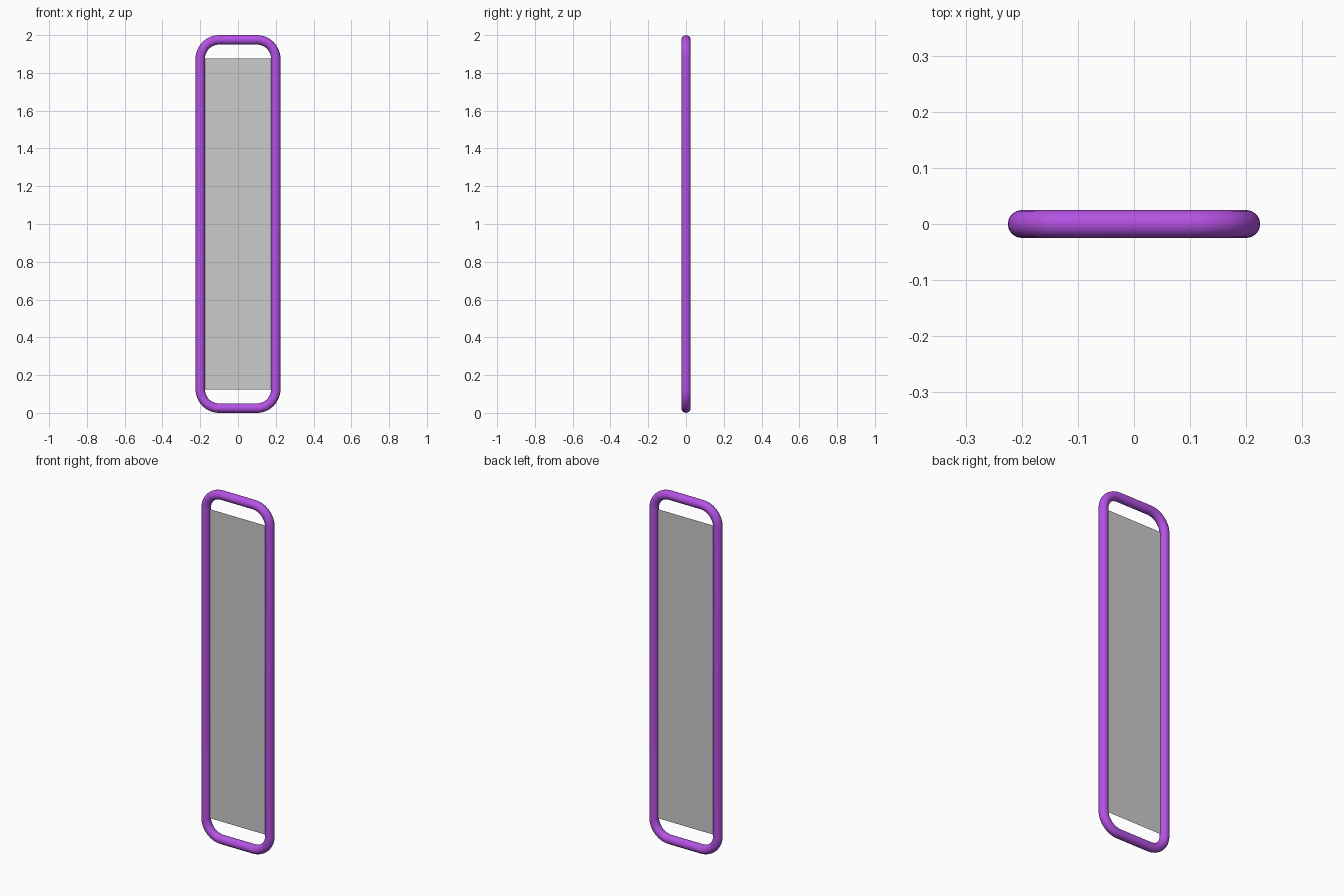
import bpy
from math import cos, sin, pi

if "Cube" in bpy.data.objects:
    bpy.data.objects.remove(bpy.data.objects["Cube"])

TUBE = 0.025          # tube radius
HALF_W = 0.2          # tube centreline half width
CORNER = 0.1          # centreline corner radius
LOW, HIGH = TUBE, 2 - TUBE
STEPS = 12


def rounded_path():
    """Rounded rectangle in the XZ plane, counter-clockwise."""
    x, lo, hi = HALF_W - CORNER, LOW + CORNER, HIGH - CORNER
    points = []
    for i, (cx, cz) in enumerate([(x, hi), (-x, hi), (-x, lo), (x, lo)]):
        for s in range(STEPS + 1):
            a = (i + s / STEPS) * pi / 2
            points.append((cx + CORNER * cos(a), 0, cz + CORNER * sin(a)))
    return points


# Tubular frame
curve = bpy.data.curves.new("frame_path", 'CURVE')
curve.dimensions = '3D'
path = rounded_path()
spline = curve.splines.new('POLY')
spline.points.add(len(path) - 1)
for point, co in zip(spline.points, path):
    point.co = (*co, 1)
spline.use_cyclic_u = True
spline.use_smooth = True
curve.bevel_depth = TUBE
curve.bevel_resolution = 6
frame = bpy.data.objects.new("tube_frame", curve)
bpy.context.collection.objects.link(frame)

purple = bpy.data.materials.new("purple")
purple.diffuse_color = (0.46, 0.085, 0.77, 1)
purple.use_nodes = True
purple.node_tree.nodes["Principled BSDF"].inputs["Base Color"].default_value = purple.diffuse_color
curve.materials.append(purple)

bpy.ops.object.select_all(action='DESELECT')
frame.select_set(True)
bpy.context.view_layer.objects.active = frame
bpy.ops.object.convert(target='MESH')

# Flat panel stretched between the side tubes
bpy.ops.mesh.primitive_plane_add(size=1, location=(0, 0, 1), rotation=(pi / 2, 0, 0))
panel = bpy.context.object
panel.name = "panel"
panel.scale = (2 * HALF_W, HIGH - LOW - 2 * CORNER, 1)
bpy.ops.object.transform_apply(location=False, rotation=True, scale=True)
